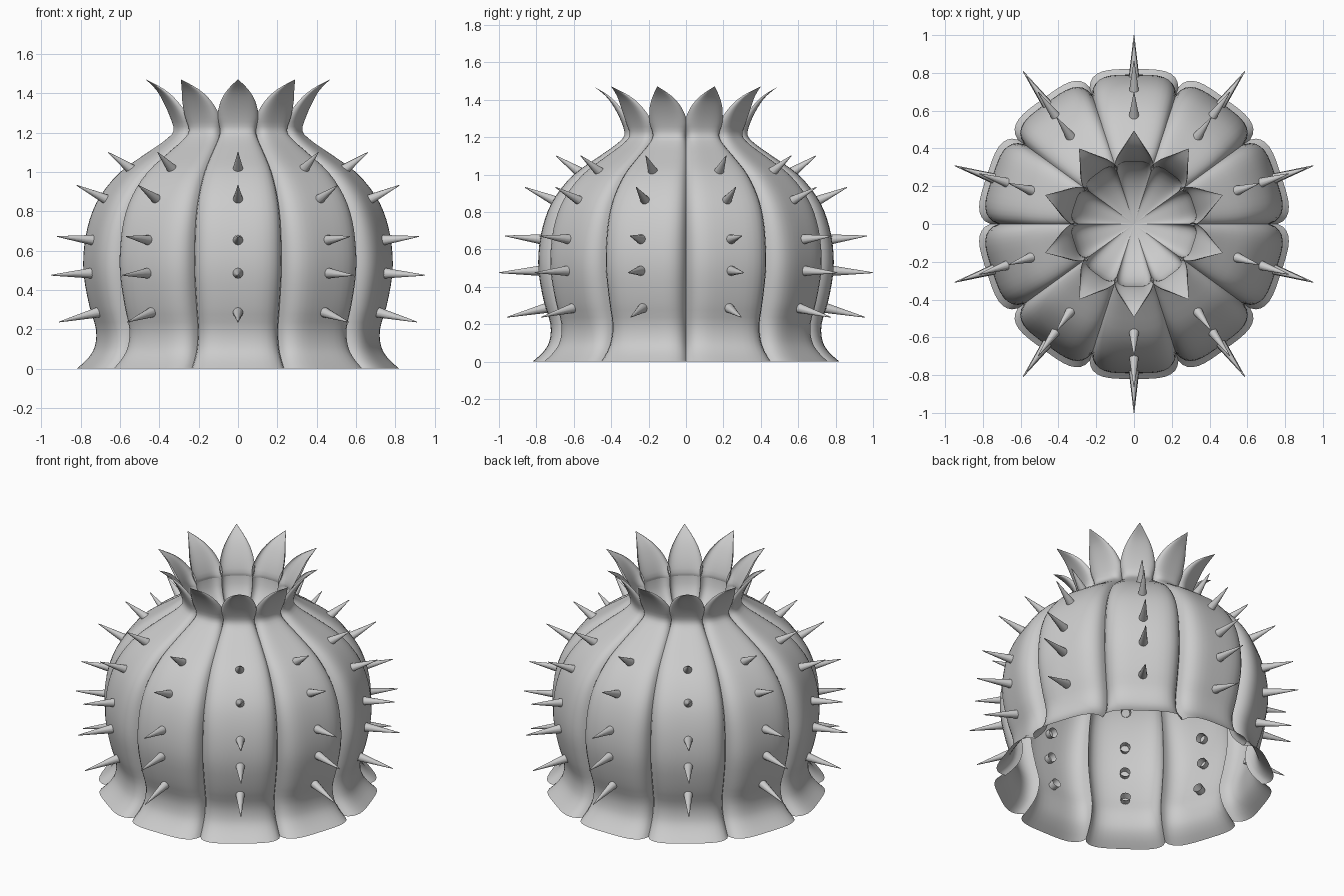
import bpy, bmesh, math
from mathutils import Vector, Matrix

if "Cube" in bpy.data.objects:
    bpy.data.objects.remove(bpy.data.objects["Cube"])

LOBES = 10
STEP = 2 * math.pi / LOBES
C, S = math.cos(STEP / 2), math.sin(STEP / 2)

# rib profile: height, radius at the middle, radius at the seam
BODY = [(0, .82, .76), (.05, .765, .71), (.11, .73, .672), (.2, .725, .658), (.32, .76, .685),
        (.48, .788, .715), (.62, .785, .715), (.76, .755, .695), (.88, .70, .645),
        (1.0, .60, .55), (1.1, .46, .42), (1.16, .375, .335), (1.21, .33, .295)]
# petal profile: height, radius at the middle, radius at the edge, half width
PETAL = [(1.28, .345, .30, .105), (1.36, .385, .352, .088), (1.42, .43, .41, .052), (1.47, .492, .492, .002)]
ROWS = [Vector((z, rc, rs * C, rs * S)) for z, rc, rs in BODY] + [Vector(p) for p in PETAL]
NECK = ROWS[len(BODY) - 1]
US = [math.sin(math.pi / 2 * i / 8) for i in range(-8, 9)]


def spline(pts, n):
    """Smooth curve through the profile rows."""
    out = []
    for i in range(len(pts) - 1):
        a, b = pts[max(i - 1, 0)], pts[i]
        c, d = pts[i + 1], pts[min(i + 2, len(pts) - 1)]
        for k in range(n):
            t = k / n
            out.append(0.5 * (2 * b + (c - a) * t + (2 * a - 5 * b + 4 * c - d) * t * t
                              + (3 * b - a - 3 * c + d) * t ** 3))
    return out + [pts[-1]]


def cross_section(row):
    """Bulging slice of one rib, facing the front."""
    z, mid, edge, half = row
    return [Vector((u * half, -(edge + (mid - edge) * max(0, 1 - u ** 4) ** .45), z)) for u in US]


def skin(bm, rows):
    grid = [[bm.verts.new(p) for p in r] for r in rows]
    for r0, r1 in zip(grid, grid[1:]):
        for i in range(len(r0) - 1):
            bm.faces.new((r0[i], r0[i + 1], r1[i + 1], r1[i]))


def finish(bm, name, angle):
    bmesh.ops.remove_doubles(bm, verts=bm.verts, dist=1e-4)
    mesh = bpy.data.meshes.new(name)
    bm.to_mesh(mesh)
    bm.free()
    ob = bpy.data.objects.new(name, mesh)
    bpy.context.collection.objects.link(ob)
    bpy.ops.object.select_all(action='DESELECT')
    ob.select_set(True)
    bpy.context.view_layer.objects.active = ob
    bpy.ops.object.shade_smooth_by_angle(angle=math.radians(angle))
    return ob


def around(build, name, angle):
    """Repeat one part around the vertical axis."""
    bm = bmesh.new()
    for k in range(LOBES):
        old = set(bm.verts)
        build(bm)
        bmesh.ops.rotate(bm, verts=[v for v in bm.verts if v not in old],
                         matrix=Matrix.Rotation(k * STEP, 3, 'Z'))
    return finish(bm, name, angle)


# ribs with their petals
def rib(bm):
    skin(bm, [cross_section(r) for r in spline(ROWS, 3)])


# sunken bowl closing the neck
def bowl(bm):
    rim = cross_section(NECK)
    rows = []
    for i in range(9):
        a = math.pi / 2 * i / 8
        t = math.cos(a) if i < 8 else 0.0005
        rows.append([Vector((p.x * t, p.y * t, p.z - .24 * math.sin(a))) for p in rim])
    skin(bm, rows)


# spikes: base radius, base height, tip radius, tip height
SPIKES = [(.71, .295, .957, .237), (.75, .487, 1.0, .475), (.74, .65, .967, .672),
          (.67, .845, .862, .932), (.55, 1.0, .695, 1.10)]


def spikes(bm):
    for r0, z0, r1, z1 in SPIKES:
        a, b = Vector((0, -r0, z0)), Vector((0, -r1, z1))
        turn = (b - a).to_track_quat('Z', 'Y').to_matrix().to_4x4()
        bmesh.ops.create_cone(bm, cap_ends=False, segments=12, radius1=.031, radius2=.002,
                              depth=(b - a).length, matrix=Matrix.Translation((a + b) / 2) @ turn)


around(rib, "ribbed_body", 50)
around(bowl, "neck_bowl", 50)
around(spikes, "spikes", 60)
